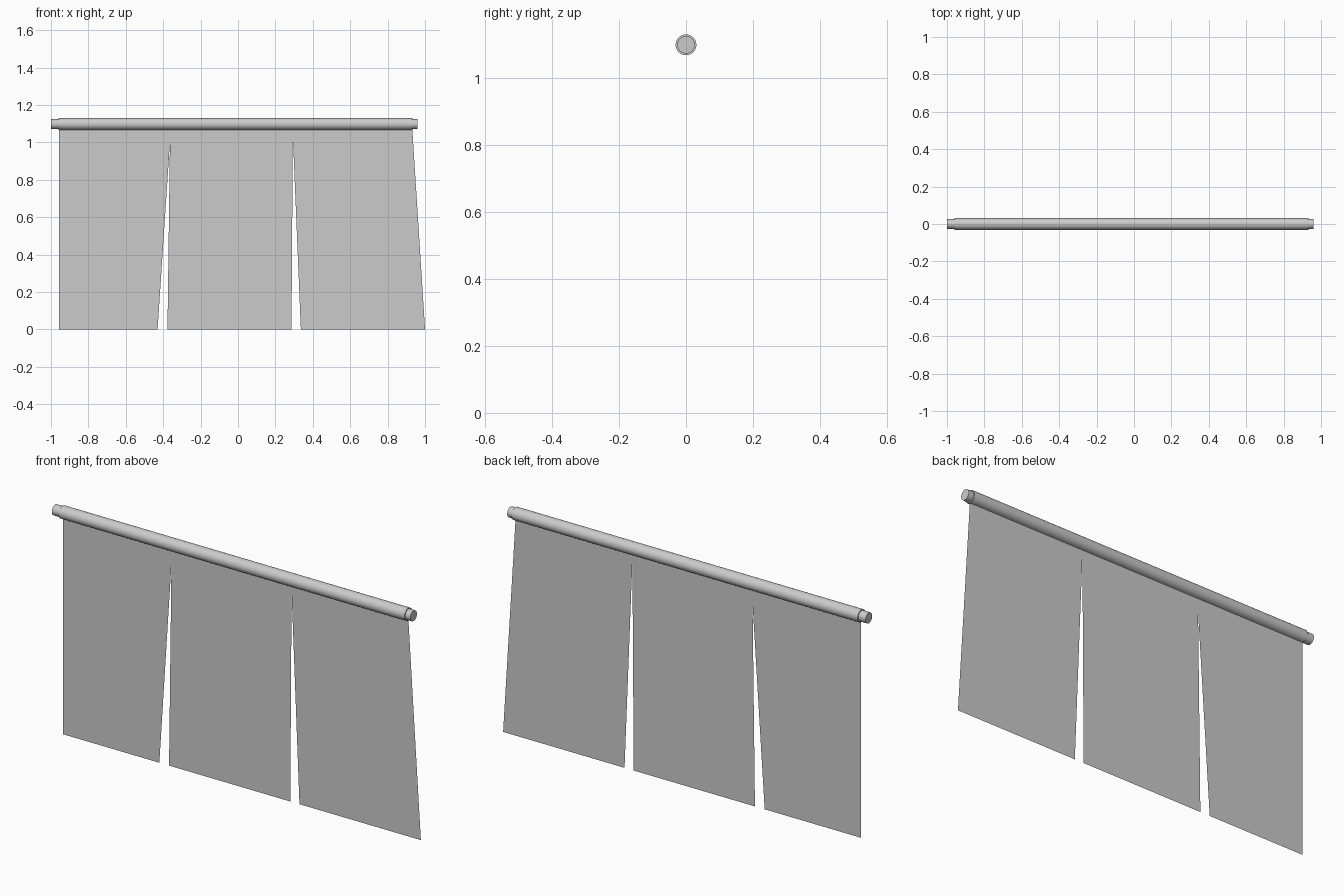
import bpy, math

if "Cube" in bpy.data.objects:
    bpy.data.objects.remove(bpy.data.objects["Cube"])


def tube_along_x(name, x0, x1, radius, z):
    # Round bar lying along x
    bpy.ops.mesh.primitive_cylinder_add(vertices=32, radius=radius, depth=x1 - x0,
                                        location=((x0 + x1) / 2, 0, z),
                                        rotation=(0, math.pi / 2, 0))
    ob = bpy.context.object
    ob.name = name
    bpy.ops.object.shade_smooth_by_angle(angle=math.radians(35))
    return ob


def sheet(name, outline):
    # Single thin face in the y = 0 plane from (x, z) points
    me = bpy.data.meshes.new(name)
    me.from_pydata([(x, 0, z) for x, z in outline], [], [list(range(len(outline)))])
    ob = bpy.data.objects.new(name, me)
    bpy.context.collection.objects.link(ob)
    return ob


ROD_Z, TOP = 1.098, 1.07

# Hanging rod and the cloth sleeve around it
tube_along_x("rod", -1.0, 0.96, 0.026, ROD_Z)
tube_along_x("cloth_sleeve", -0.96, 0.932, 0.031, ROD_Z)

# Three hanging panels, joined above the tops of the slits
sheet("left_panel", [(-0.957, 0), (-0.43, 0), (-0.364, 1.0), (-0.364, TOP), (-0.957, TOP)])
sheet("middle_panel", [(-0.377, 0), (0.286, 0), (0.293, 1.04), (0.293, TOP),
                       (-0.364, TOP), (-0.364, 1.0)])
sheet("right_panel", [(0.336, 0), (1.0, 0), (0.932, TOP), (0.293, TOP), (0.293, 1.04)])
